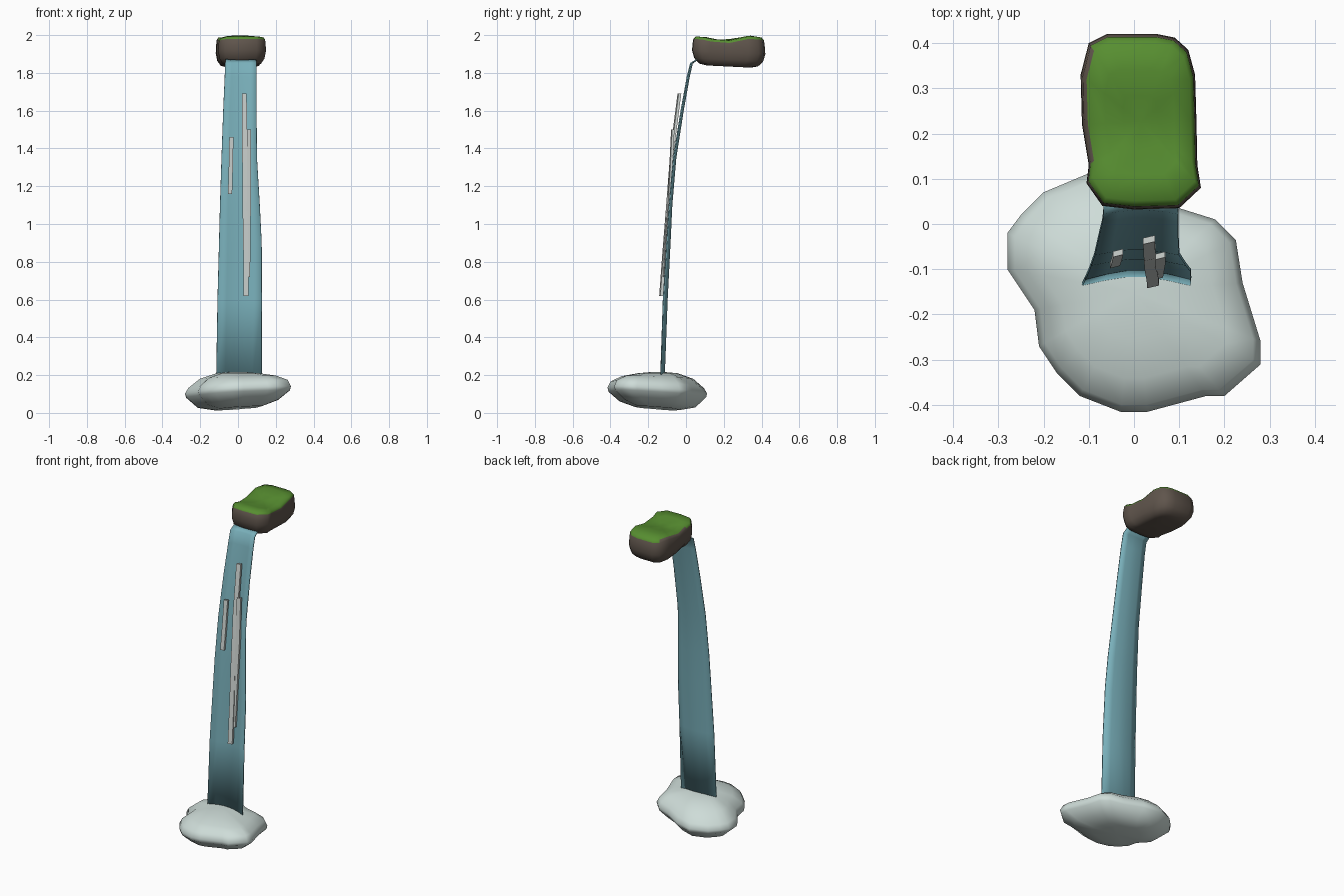
import bpy, bmesh, math
from mathutils import Vector

if "Cube" in bpy.data.objects:
    bpy.data.objects.remove(bpy.data.objects["Cube"], do_unlink=True)


def material(name, rgb):
    m = bpy.data.materials.new(name)
    m.use_nodes = True
    m.diffuse_color = (*rgb, 1)
    node = m.node_tree.nodes["Principled BSDF"]
    node.inputs["Base Color"].default_value = (*rgb, 1)
    node.inputs["Roughness"].default_value = 0.9
    return m


foam_white = material("foam_white", (0.62, 0.72, 0.69))
water_blue = material("water_blue", (0.19, 0.43, 0.49))
rock_brown = material("rock_brown", (0.115, 0.09, 0.072))
grass_green = material("grass_green", (0.095, 0.27, 0.03))
streak_white = material("streak_white", (0.62, 0.66, 0.64))


def loft(name, rings, mats, closed=True, caps=True, angle=60):
    """Skin a list of equal-length rings of points."""
    bm = bmesh.new()
    loops = [[bm.verts.new(p) for p in ring] for ring in rings]
    n = len(loops[0])
    for a, b in zip(loops, loops[1:]):
        for i in range(n if closed else n - 1):
            j = (i + 1) % n
            bm.faces.new((a[i], a[j], b[j], b[i]))
    if caps:
        for loop in (loops[0], loops[-1]):
            centre = sum((v.co for v in loop), Vector()) / n
            c = bm.verts.new(centre)
            for i in range(n):
                bm.faces.new((loop[i], loop[(i + 1) % n], c))
    bmesh.ops.recalc_face_normals(bm, faces=bm.faces)
    mesh = bpy.data.meshes.new(name)
    bm.to_mesh(mesh)
    bm.free()
    obj = bpy.data.objects.new(name, mesh)
    bpy.context.collection.objects.link(obj)
    for m in mats:
        mesh.materials.append(m)
    bpy.ops.object.select_all(action="DESELECT")
    obj.select_set(True)
    bpy.context.view_layer.objects.active = obj
    bpy.ops.object.shade_smooth_by_angle(angle=math.radians(angle))
    return obj


def shrink(outline, centre, s, height):
    cx, cy = centre
    pts = [(cx + (x - cx) * s, cy + (y - cy) * s) for x, y in outline]
    return [(x, y, height(x, y)) for x, y in pts]


# Foam mound at the foot of the fall
foam_outline = [(.28, -.26), (.28, -.31), (.2, -.38), (.16, -.38), (.03, -.415),
                (-.03, -.415), (-.12, -.38), (-.17, -.33), (-.21, -.27), (-.22, -.19),
                (-.28, -.1), (-.28, -.02), (-.25, .02), (-.2, .07), (-.1, .112),
                (0, .09), (.1, .035), (.18, .01), (.225, -.035), (.24, -.13)]
foam_levels = [(.025, .45, .06), (.048, .76, .07), (.1, .98, .05), (.12, 1, .05),
               (.15, .94, .06), (.188, .72, .03), (.21, .4, 0), (.216, .15, 0)]
loft("foam_mound",
     [shrink(foam_outline, (0, -.15), s,
             lambda x, y: z + tilt * (x - y - .15))
      for z, s, tilt in foam_levels], [foam_white])

# Rock ledge: the top rings carry the grass
ledge_outline = [(-.07, .04), (0, .032), (.1, .035), (.148, .08), (.14, .13), (.138, .23),
                 (.135, .33), (.12, .385), (.09, .412), (.05, .42), (-.06, .42),
                 (-.1, .40), (-.118, .33), (-.115, .22), (-.1, .13), (-.105, .09)]
ledge_centre = (.015, .225)


def grass_height(x, y):
    return 1.985 + .012 * math.cos((y - .05) / .3 * math.tau) + .08 * min(x + .05, 0)


ledge_rings = [shrink(ledge_outline, ledge_centre, s, lambda x, y: z - .05 * (y - .2))
               for z, s in [(1.835, .6), (1.843, .8), (1.87, .94), (1.91, 1), (1.94, .99)]]
ledge_rings += [shrink(ledge_outline, ledge_centre, s, lambda x, y: grass_height(x, y) - drop)
                for s, drop in [(.965, .017), (.9, .004), (.6, 0), (.3, 0)]]
ledge = loft("grassy_ledge", ledge_rings, [rock_brown, grass_green])
for f in ledge.data.polygons:
    c = f.center
    side_rim = c.x < -.095 or c.y < .045
    if c.z > 1.96 and f.normal.z > .4 and not side_rim:
        f.material_index = 1

# Water sheet: height, left and right edge, centre depth, edge depth
water_path = [(.18, -.115, .125, -.114, -.134), (.6, -.108, .126, -.098, -.12),
              (.9, -.1, .125, -.083, -.102), (1.1, -.095, .115, -.074, -.089),
              (1.35, -.087, .1, -.053, -.066), (1.6, -.078, .098, -.014, -.026),
              (1.78, -.07, .098, .018, .007), (1.85, -.068, .098, .034, .024),
              (1.87, -.066, .096, .06, .056)]
columns = [0, .2, .4, .6, .8, 1]
sheet = [[(xl + (xr - xl) * t, yc + (ye - yc) * abs(2 * t - 1) ** 1.5, z) for t in columns]
         for z, xl, xr, yc, ye in water_path]
water = loft("water_sheet", sheet, [water_blue], closed=False, caps=False)
thick = water.modifiers.new("thickness", "SOLIDIFY")
thick.thickness = .006
thick.offset = 0


# Foam streaks standing just proud of the water
def streak(name, path, w, d):
    rings = [[(x - w, y - d, z), (x + w, y - d * .4, z), (x + w, y + d, z), (x - w, y + d * .4, z)]
             for x, y, z in path]
    loft(name, rings, [streak_white], angle=30)


streak("long_streak", [(.033, -.035, 1.69), (.035, -.072, 1.4), (.037, -.095, 1.1),
                       (.041, -.115, .85), (.042, -.132, .62)], .013, .01)
streak("middle_streak", [(.058, -.07, 1.5), (.059, -.082, 1.25), (.056, -.098, 1),
                         (.053, -.115, .72)], .011, .009)
streak("short_streak", [(-.035, -.064, 1.46), (-.038, -.077, 1.3), (-.042, -.089, 1.16)], .011, .009)
